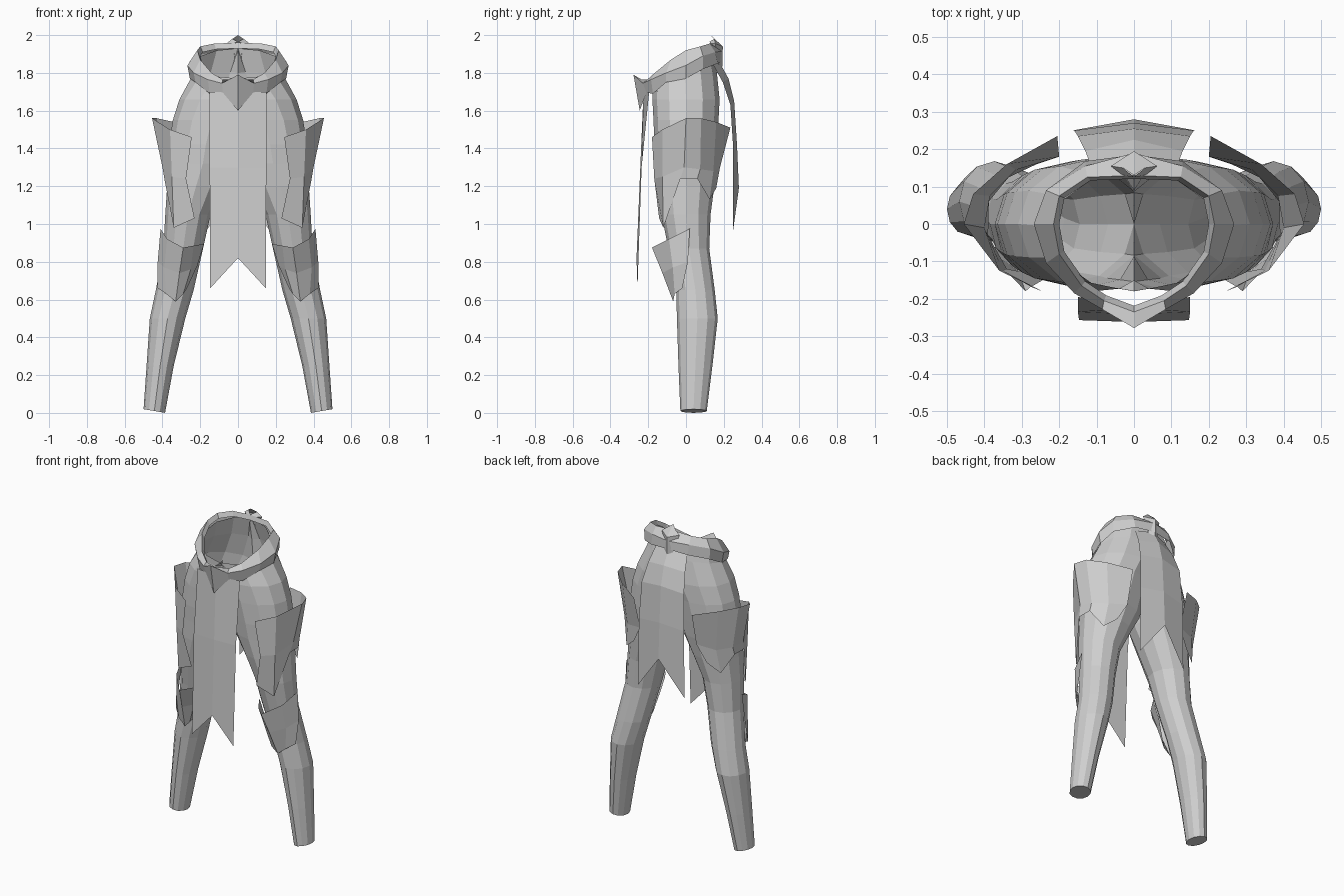
import bpy, bmesh, math

grey = bpy.data.materials.new("plain_grey")
grey.diffuse_color = (0.62, 0.62, 0.62, 1)


def loft(name, rows, closed=False, cap=False):
    """Skin rows of points on the +x side, then mirror across x = 0."""
    bm = bmesh.new()
    vs = [[bm.verts.new(p) for p in row] for row in rows]
    n = len(rows[0])
    for a, b in zip(vs, vs[1:]):
        for i in range(n if closed else n - 1):
            j = (i + 1) % n
            quad = (a[i], a[j], b[j], b[i])
            # the inside wall on the symmetry plane stays open
            if max(v.co.x for v in quad) > 1e-4:
                bm.faces.new(quad)
    if cap:
        bm.faces.new(vs[0])
    bmesh.ops.remove_doubles(bm, verts=bm.verts, dist=1e-5)
    loose = [v for v in bm.verts if not v.link_faces]
    bmesh.ops.delete(bm, geom=loose, context='VERTS')
    bmesh.ops.recalc_face_normals(bm, faces=bm.faces)
    # thin open parts should face away from the body axis
    if not cap:
        d = sum(f.normal.dot(f.calc_center_median() * f.calc_area()) for f in bm.faces)
        if d < 0:
            bmesh.ops.reverse_faces(bm, faces=bm.faces)
    me = bpy.data.meshes.new(name)
    bm.to_mesh(me)
    bm.free()
    me.materials.append(grey)
    ob = bpy.data.objects.new(name, me)
    bpy.context.collection.objects.link(ob)
    m = ob.modifiers.new("mirror", 'MIRROR')
    m.use_clip = True
    m.merge_threshold = 0.0005
    return ob


# Trousers: z, centre x, radius x, centre y, radius y, slope in x, slope in y
rings = [
    (0.01, .443, .057, .04, .07, .17, 0),
    (0.25, .412, .072, .05, .09, 0, 0),
    (0.50, .373, .094, .06, .108, 0, 0),
    (0.65, .335, .100, .05, .102, 0, 0),
    (0.87, .290, .105, .015, .108, 0, 0),
    (1.05, .265, .120, 0, .13, 0, 0),
    (1.20, .222, .153, 0, .15, 0, 0),
    (1.32, .186, .186, 0, .16, 0, 0),
    (1.42, .170, .195, 0, .167, 0, 0),
    (1.55, .140, .205, 0, .172, 0, 0),
    (1.66, .090, .220, 0, .178, 0, 0),
    (1.77, .040, .210, -.005, .168, 0, .2),
    (1.85, 0, .225, -.02, .16, 0, .5),
]
SIDES = 12
rows = []
for z, cx, rx, cy, ry, sx, sy in rings:
    row = []
    for i in range(SIDES):
        a = 2 * math.pi * i / SIDES
        x, y = rx * math.cos(a), ry * math.sin(a)
        row.append((max(0, cx + x), cy + y, z + sx * x + sy * y))
    rows.append(row)
loft("trousers", rows, closed=True, cap=True)

# Belt: top edge, outer ridge and lower edge at stations from front to back
stations = [
    ((0, -.235, 1.765), (0, -.278, 1.79), (0, -.245, 1.60)),
    ((.08, -.205, 1.765), (.085, -.228, 1.745), (.08, -.21, 1.695)),
    ((.14, -.165, 1.80), (.16, -.185, 1.765), (.15, -.175, 1.69)),
    ((.20, -.08, 1.87), (.235, -.105, 1.80), (.225, -.105, 1.75)),
    ((.215, 0, 1.92), (.268, 0, 1.84), (.255, 0, 1.77)),
    ((.20, .075, 1.94), (.235, .09, 1.89), (.23, .09, 1.82)),
    ((.125, .125, 1.955), (.13, .155, 1.91), (.13, .168, 1.85)),
    ((0, .13, 1.96), (0, .19, 1.915), (0, .185, 1.86)),
]
loft("belt", [((t[0] * .93, t[1] * .93, t[2] - .03), t, m, b) for t, m, b in stations])

# Pointed buckle at the back of the belt
loft("back_buckle", [
    [(0, .13, 2.0), (0, .195, 1.94), (0, .19, 1.77)],
    [(.03, .15, 1.98), (.062, .155, 1.955), (.02, .18, 1.81)],
    [(0, .125, 1.965), (.03, .13, 1.955), (0, .165, 1.80)],
])

# Hanging cloths with a notched lower edge
loft("front_cloth", [
    [(0, -.225, 1.70), (0, -.242, 1.3), (0, -.262, .82)],
    [(.15, -.195, 1.70), (.15, -.235, 1.3), (.147, -.257, .66)],
])
loft("back_cloth", [
    [(0, .175, 1.86), (0, .225, 1.77), (0, .255, 1.65), (0, .27, 1.42), (0, .28, 1.19)],
    [(.11, .14, 1.85), (.13, .195, 1.75), (.15, .235, 1.63), (.16, .25, 1.40), (.165, .25, .97)],
])

# Flared thigh guards wrapping the outside of each leg, front to back
loft("thigh_guards", [
    [(.245, -.18, 1.46), (.36, -.125, 1.50), (.455, 0, 1.56),
     (.43, .08, 1.56), (.34, .16, 1.54), (.205, .235, 1.51)],
    [(.275, -.168, 1.24), (.35, -.125, 1.25), (.40, -.01, 1.30),
     (.385, .075, 1.29), (.315, .145, 1.28), (.20, .18, 1.30)],
    [(.23, -.142, 1.03), (.34, -.12, .98), (.39, -.03, 1.24),
     (.388, .06, 1.24), (.335, .125, 1.13), (.26, .16, 1.19)],
])

# Knee guards tapering to a point, inside to outside
loft("knee_guards", [
    [(.18, -.04, .895), (.235, -.13, .885), (.29, -.18, .875),
     (.375, -.09, .92), (.41, .02, .975)],
    [(.215, -.03, .78), (.25, -.09, .76), (.31, -.125, .74),
     (.39, -.07, .77), (.425, .01, .80)],
    [(.27, -.06, .66), (.29, -.075, .63), (.33, -.068, .59),
     (.38, -.06, .63), (.425, -.02, .66)],
])
